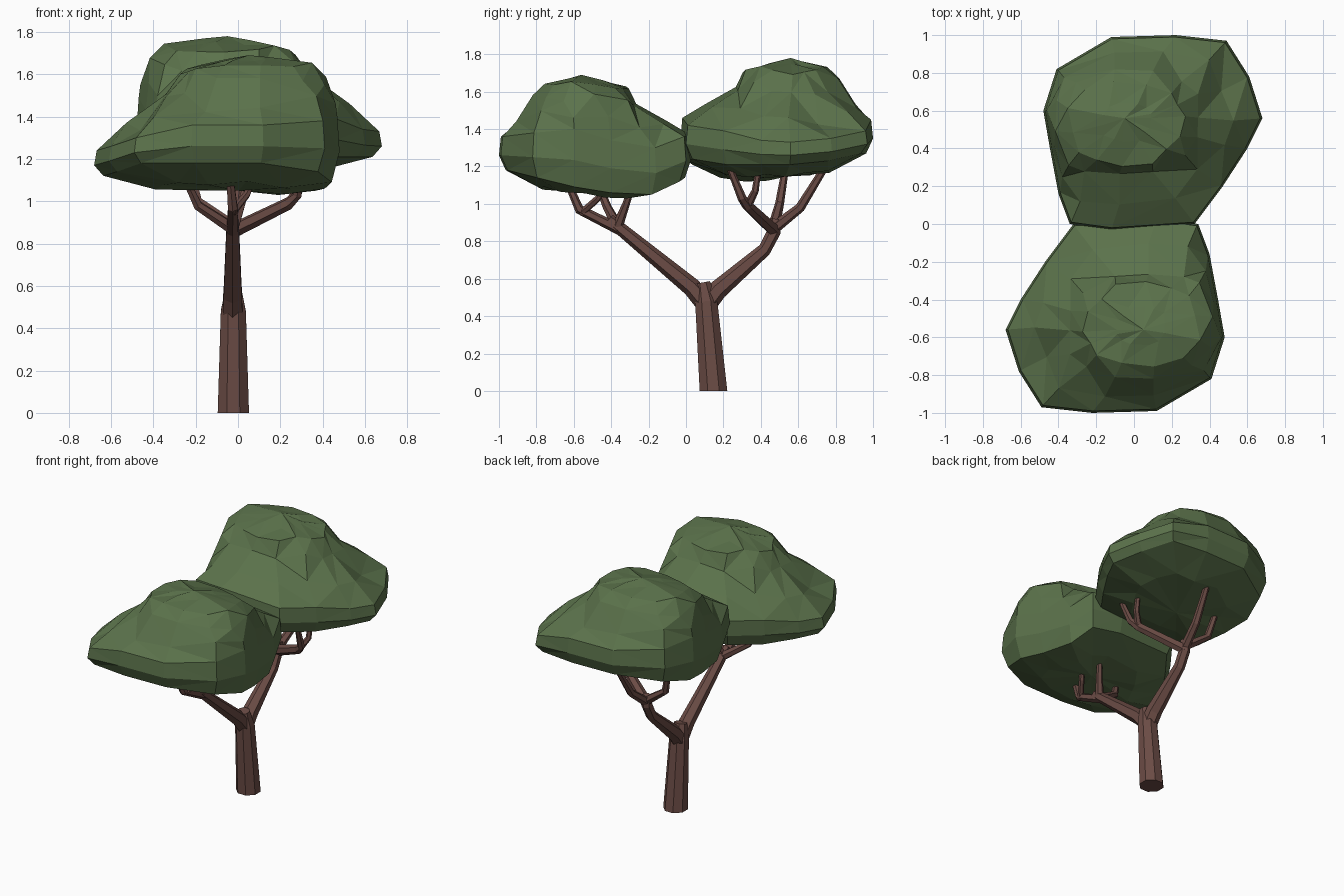
import bpy, bmesh, math, random
from mathutils import Vector, Matrix

if "Cube" in bpy.data.objects:
    bpy.data.objects.remove(bpy.data.objects["Cube"])

random.seed(4)


def material(name, rgb):
    m = bpy.data.materials.new(name)
    m.diffuse_color = (*rgb, 1)
    m.use_nodes = True
    m.node_tree.nodes["Principled BSDF"].inputs["Base Color"].default_value = m.diffuse_color
    return m


BARK = material("brown bark", (0.147, 0.072, 0.060))
LEAF = material("leaf green", (0.104, 0.168, 0.070))


def finish(bm, name, mat):
    bmesh.ops.recalc_face_normals(bm, faces=bm.faces)
    me = bpy.data.meshes.new(name)
    bm.to_mesh(me)
    bm.free()
    me.materials.append(mat)
    ob = bpy.data.objects.new(name, me)
    bpy.context.collection.objects.link(ob)
    return ob


def bridge(bm, rings):
    for a, b in zip(rings, rings[1:]):
        n = len(a)
        for i in range(n):
            j = (i + 1) % n
            bm.faces.new((a[i], a[j], b[j], b[i]))


def tube(bm, path, sides=6):
    """Tapered limb through (x, y, z, radius) points."""
    pts = [Vector(p[:3]) for p in path]
    rings = []
    for k, p in enumerate(pts):
        t = pts[min(k + 1, len(pts) - 1)] - pts[max(k - 1, 0)]
        q = Vector((0, 0, 1)).rotation_difference(t)
        if k == 0 and p.z == 0:
            q.identity()  # flat foot
        r = path[k][3]
        rings.append([bm.verts.new(p + q @ Vector((r * math.cos(a), r * math.sin(a), 0)))
                      for a in (2 * math.pi * (i + 0.5) / sides for i in range(sides))])
    bridge(bm, rings)
    bm.faces.new(rings[0])
    bm.faces.new(rings[-1])


# Trunk
bm = bmesh.new()
tube(bm, [(-0.022, 0.147, 0, 0.080), (-0.022, 0.108, 0.48, 0.064),
          (-0.022, 0.09, 0.58, 0.042)], 8)
finish(bm, "trunk", BARK)

# Front limb and its twigs
bm = bmesh.new()
X = -0.025
for path in (
    [(X, 0.12, 0.45, 0.055), (X, 0.03, 0.555, 0.05), (X, -0.36, 0.875, 0.034), (X, -0.41, 0.92, 0.028)],
    [(X, -0.35, 0.86, 0.030), (X, -0.57, 0.97, 0.026), (-0.04, -0.64, 1.13, 0.018)],
    [(X, -0.56, 0.95, 0.02), (0.04, -0.47, 1.03, 0.018), (0.07, -0.43, 1.10, 0.015)],
    [(X, -0.36, 0.87, 0.030), (-0.19, -0.42, 0.98, 0.024), (-0.26, -0.48, 1.13, 0.017)],
    [(X, -0.37, 0.87, 0.030), (0.02, -0.32, 1.0, 0.02), (0.05, -0.28, 1.12, 0.016)],
):
    tube(bm, path)
finish(bm, "front_branches", BARK)

# Back limb and its twigs
bm = bmesh.new()
for path in (
    [(X, 0.10, 0.45, 0.055), (X, 0.17, 0.54, 0.052), (X, 0.42, 0.755, 0.036),
     (X, 0.47, 0.85, 0.036), (X, 0.48, 0.92, 0.032)],
    [(X, 0.47, 0.86, 0.036), (0.24, 0.33, 0.99, 0.030), (0.28, 0.30, 1.03, 0.024), (0.30, 0.23, 1.20, 0.017)],
    [(0.24, 0.33, 0.99, 0.024), (0.29, 0.37, 1.07, 0.019), (0.29, 0.39, 1.20, 0.015)],
    [(X, 0.47, 0.87, 0.032), (0.0, 0.61, 0.98, 0.026), (0.02, 0.77, 1.24, 0.018)],
    [(X, 0.47, 0.88, 0.032), (-0.19, 0.50, 1.0, 0.024), (-0.25, 0.54, 1.24, 0.017)],
):
    tube(bm, path)
finish(bm, "back_branches", BARK)

# Leaf clump: rim outline (x, y, lower z, upper z) and crown outline (x, y, z)
RIM = [(0.40, -0.16, 1.05, 1.30), (0.34, 0.0, 1.12, 1.36), (0.12, 0.03, 1.14, 1.37),
       (-0.32, 0.0, 1.15, 1.33), (-0.47, -0.2, 1.12, 1.30), (-0.60, -0.4, 1.12, 1.25),
       (-0.68, -0.56, 1.12, 1.24), (-0.61, -0.78, 1.14, 1.26), (-0.49, -0.97, 1.18, 1.30),
       (-0.22, -1.0, 1.18, 1.36), (0.12, -0.99, 1.18, 1.36), (0.41, -0.82, 1.14, 1.38),
       (0.48, -0.6, 1.09, 1.40), (0.445, -0.4, 1.06, 1.34)]
CROWN = [(0.35, -0.33, 1.55), (0.25, -0.27, 1.54), (0.08, -0.25, 1.54), (-0.12, -0.27, 1.54),
         (-0.25, -0.35, 1.55), (-0.33, -0.45, 1.53), (-0.36, -0.56, 1.52), (-0.32, -0.67, 1.51),
         (-0.26, -0.74, 1.53), (-0.10, -0.80, 1.56), (0.12, -0.82, 1.57), (0.31, -0.77, 1.57),
         (0.42, -0.65, 1.57), (0.42, -0.48, 1.57)]


def jit(v, a):
    return v + Vector([random.uniform(-a, a) for _ in range(3)])


def clump(name):
    bm = bmesh.new()
    mid, top = Vector((-0.05, -0.48, 0)), Vector((0.04, -0.55, 1.68))
    low = [Vector((x, y, z)) for x, y, z, _ in RIM]
    high = [Vector((x, y, z)) for x, y, _, z in RIM]
    crown = [Vector(c) for c in CROWN]

    def inset(v, s, z):
        w = mid.lerp(v, s)
        w.z = z
        return w

    def shelf(h, c):
        # the far left corner dips before it steps up to the crown
        dip = 0.03 if h.y < -0.7 and h.x < -0.2 else 0
        return h.lerp(c, 0.5) - Vector((0, 0, dip))

    layers = [
        [jit(inset(v, 0.55, v.z * 0.4 + 0.612), 0.012) for v in low],
        [inset(v, 0.93, v.z) for v in low],
        [inset(v, 1.0, v.z * 0.5 + h.z * 0.5 - 0.01) for v, h in zip(low, high)],
        [inset(h, 0.98, h.z) for h in high],
        [jit(shelf(h, c), 0.025) for h, c in zip(high, crown)],
        [jit(c, 0.022) for c in crown],
        [jit(c.lerp(top, 0.22) + Vector((0, 0, 0.055)), 0.015) for c in crown],
        [jit(c.lerp(top, 0.65) + Vector((0, 0, 0.03)), 0.012) for c in crown],
    ]
    rings = [[bm.verts.new(v) for v in layer] for layer in layers]
    bridge(bm, rings)
    for ring, p in ((rings[0], (0.0, -0.42, 1.05)), (rings[-1], (0.05, -0.56, 1.69))):
        c = bm.verts.new(p)
        for i in range(len(ring)):
            bm.faces.new((ring[i], ring[(i + 1) % len(ring)], c))
    bmesh.ops.triangulate(bm, faces=bm.faces, quad_method='SHORT_EDGE')
    return finish(bm, name, LEAF)


front = clump("front_foliage")

# Back clump is the same shape turned half round and raised
back = bpy.data.objects.new("back_foliage", front.data.copy())
bpy.context.collection.objects.link(back)
back.data.transform(Matrix.Translation((0, 0, 0.09)) @ Matrix.Rotation(math.pi, 4, 'Z'))
